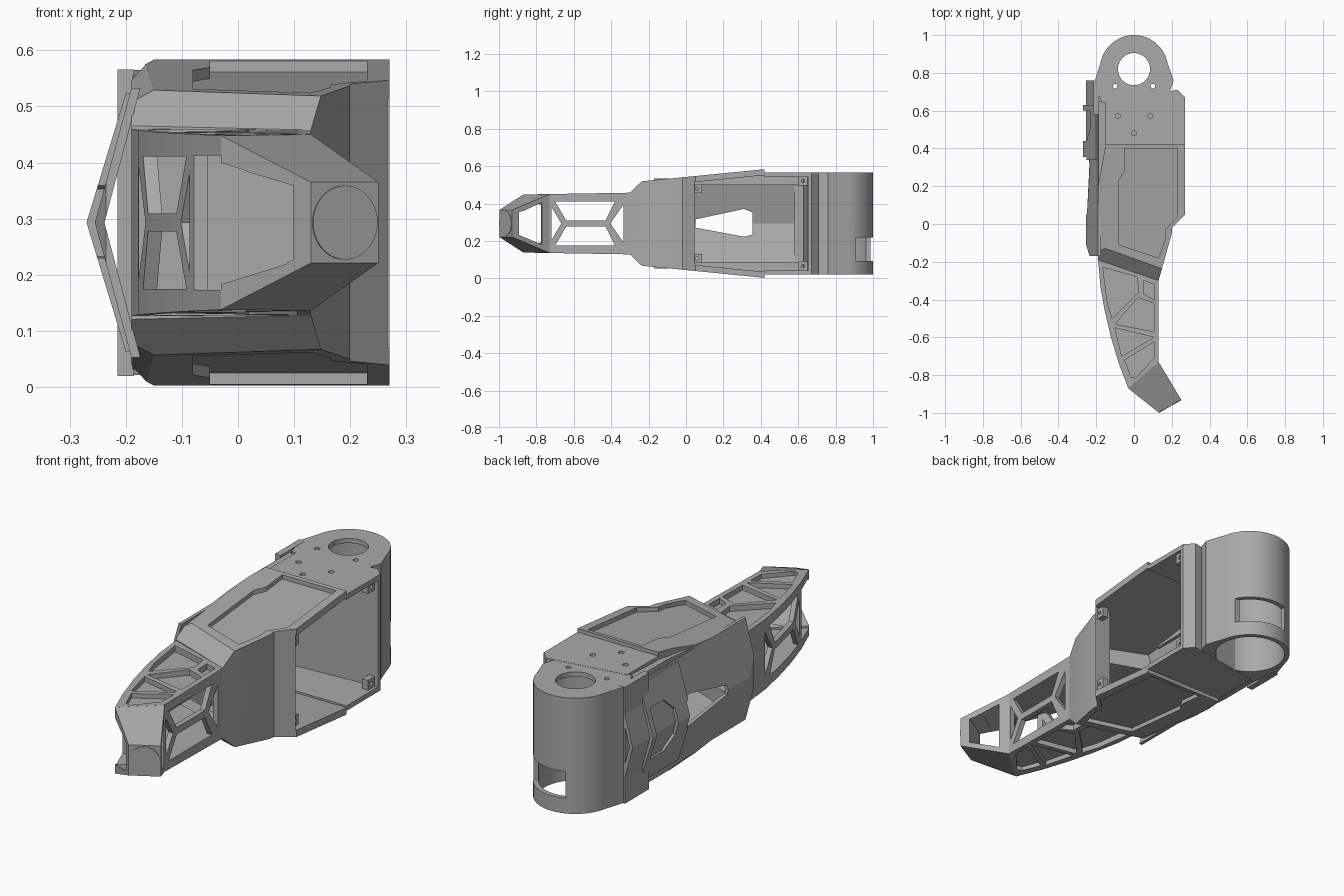
import bpy, bmesh, math
from mathutils import Vector

cube = bpy.data.objects.get("Cube")
if cube:
    bpy.data.objects.remove(cube, do_unlink=True)

MID = .293          # height of the mirror plane
SIDES = (1, -1)     # upper and lower halves

grey = bpy.data.materials.new("plain grey")
grey.use_nodes = True
grey.diffuse_color = (.4, .4, .4, 1)
for node in grey.node_tree.nodes:
    if node.type == 'BSDF_PRINCIPLED':
        node.inputs["Base Color"].default_value = (.4, .4, .4, 1)
        node.inputs["Roughness"].default_value = .6

parts = []


def solid(name, loop_a, loop_b, keep=True):
    """Closed solid spanning two matching loops of points."""
    bm = bmesh.new()
    a = [bm.verts.new(p) for p in loop_a]
    b = [bm.verts.new(p) for p in loop_b]
    bm.faces.new(a)
    bm.faces.new(b)
    for i in range(len(a)):
        j = (i + 1) % len(a)
        bm.faces.new((a[i], a[j], b[j], b[i]))
    bmesh.ops.recalc_face_normals(bm, faces=bm.faces[:])
    mesh = bpy.data.meshes.new(name)
    bm.to_mesh(mesh)
    bm.free()
    mesh.materials.append(grey)
    ob = bpy.data.objects.new(name, mesh)
    bpy.context.collection.objects.link(ob)
    if keep:
        parts.append(ob)
    else:
        ob.hide_render = True
    return ob


def slab(name, outline, low, high, keep=True):
    """Plan outline raised between two heights, measured from MID; a height may depend on y."""
    def level(h, y):
        return MID + (h(y) if callable(h) else h)
    return solid(name, [(x, y, level(low, y)) for x, y in outline],
                 [(x, y, level(high, y)) for x, y in outline], keep)


def across(name, outline, x0, x1, keep=True):
    """Side outline (y, height from MID) extruded along x."""
    return solid(name, [(x0, y, MID + z) for y, z in outline],
                 [(x1, y, MID + z) for y, z in outline], keep)


def along(name, outline, y0, y1):
    """Front outline (x, height from MID) extruded along y."""
    return solid(name, [(x, y0, MID + z) for x, z in outline],
                 [(x, y1, MID + z) for x, z in outline])


def rect(x0, x1, y0, y1):
    return [(x0, y0), (x1, y0), (x1, y1), (x0, y1)]


def arc(cx, cy, r, start=0, sweep=360, n=40):
    count = n if sweep == 360 else n + 1
    angles = [math.radians(start + sweep * i / n) for i in range(count)]
    return [(cx + r * math.cos(t), cy + r * math.sin(t)) for t in angles]


def cut(ob, cutter):
    mod = ob.modifiers.new("cut", 'BOOLEAN')
    mod.operation = 'DIFFERENCE'
    mod.solver = 'EXACT'
    mod.object = cutter
    graph = bpy.context.evaluated_depsgraph_get()
    mesh = bpy.data.meshes.new_from_object(ob.evaluated_get(graph))
    ob.modifiers.clear()
    ob.data = mesh
    bpy.data.objects.remove(cutter, do_unlink=True)


def trim(ob, point, normal):
    """Slice away everything on the normal side of a plane and close the gap."""
    bm = bmesh.new()
    bm.from_mesh(ob.data)
    bmesh.ops.bisect_plane(bm, geom=bm.verts[:] + bm.edges[:] + bm.faces[:],
                           plane_co=point, plane_no=normal, clear_outer=True)
    bmesh.ops.holes_fill(bm, edges=[e for e in bm.edges if e.is_boundary])
    bmesh.ops.recalc_face_normals(bm, faces=bm.faces[:])
    bm.to_mesh(ob.data)
    bm.free()


def cover(y, inset=0):
    """Half height of the sloping body cover."""
    return .249 + .0985 * y - inset


# Main body: sloping covers, front shoulders and chamfered left edges
body = slab("main_body", [(-.19, -.19), (.13, -.3), (.2, -.05), (.2, -.02), (.27, .05),
                          (.27, .42), (-.15, .42), (-.19, .2)],
            lambda y: -cover(y), cover)
for s in SIDES:
    trim(body, (.13, -.23, MID + s * cover(-.23)), (-.2, -.63, s * .72))
    trim(body, (-.16, .2, MID + s * cover(.2)), (-.45, -.1, s * .88))
cut(body, slab("cavity", [(-.4, -.04), (-.17, -.12), (.11, -.22), (.18, -.04), (.18, .046),
                          (.4, .046), (.4, .5), (-.4, .5)],
               lambda y: -cover(y, .032), lambda y: cover(y, .032), False))
cut(body, slab("front_opening", rect(-.165, .1, -.5, -.05), -.125, .125, False))
panel = [(-.05, .4), (.23, .4), (.23, .04), (.165, -.03), (.165, -.08), (.13, -.18),
         (-.08, -.11), (-.08, .23), (-.05, .28)]
for s in SIDES:
    cut(body, slab("panel_recess", panel, lambda y: s * cover(y, .02),
                   lambda y: s * cover(y, -.1), False))

# Rear bay with a drilled top plate
bay = slab("rear_bay", [(-.15, .42), (.27, .42), (.27, .67), (.23, .71), (-.15, .65)],
           -.273, .273)
cut(bay, slab("bay_cavity", [(-.4, .4), (.4, .4), (.4, .66), (-.4, .61)], -.25, .25, False))
for x, y in ((-.085, .57), (.085, .57), (0, .48)):
    cut(bay, slab("screw_hole", arc(x, y, .013, n=12), .1, .4, False))

# Screw tabs in the corners of the side opening
for s in SIDES:
    for y, z in ((.06, .187), (.625, .228)):
        tab = across("corner_tab", rect(y - .025, y + .025, s * z - .025, s * z + .025),
                     .225, .255)
        cut(tab, across("tab_hole", arc(y, s * z, .009, n=12), .1, .4, False))

# Hollow rear barrel with a ring-shaped cap and a rear slot
barrel = slab("rear_barrel", arc(0, .82, .18, 12, 156) +
              [(-.21, .75), (-.17, .64), (.19, .7), (.21, .76)], -.272, .272)
cut(barrel, slab("bore", arc(0, .82, .158), -.4, .25, False))
cut(barrel, slab("cap_hole", arc(0, .82, .085), .1, .4, False))
for x in (-.1, .1):
    cut(barrel, slab("screw_hole", arc(x, .73, .012, n=12), .1, .4, False))
cut(barrel, slab("rear_slot", rect(-.065, .3, .905, 1.1), -.2, -.075, False))

# Folded left shell with a pointed window, raised rear fold and side plate
shell = along("left_shell", [(-.19, .24), (-.255, 0), (-.19, -.24),
                             (-.174, -.24), (-.238, 0), (-.174, .24)], -.17, .76)
trim(shell, (-.235, -.17, MID), (-.95, -.3, 0))
fold = along("raised_fold", [(-.2, .23), (-.27, 0), (-.2, -.23),
                             (-.182, -.23), (-.246, 0), (-.182, .23)], .34, .63)
window = [(.05, .022), (.31, .078), (.355, .06), (.355, -.06), (.31, -.07), (.05, -.022)]
cut(shell, across("window", window, -.5, 0, False))
cut(fold, across("window", window, -.5, 0, False))
cut(fold, across("fold_recess", [(.44, .06), (.5, .12), (.6, .12), (.6, -.12),
                                 (.5, -.12), (.44, -.06)], -.5, 0, False))
slab("side_plate", rect(-.215, -.185, .58, .76), -.273, .273)
for s in SIDES:
    slab("shell_rail", [(-.188, -.04), (-.188, .2), (-.188, .42), (-.188, .65), (-.14, .65),
                        (-.14, .42), (-.165, .2), (-.17, -.04)],
         s * .205, lambda y: s * min(cover(y, .022), .262))

# Curved claw: hollow beam with recessed plates, truss sides and an open end
curve = [(-.19, -.19), (-.178, -.33), (-.155, -.46), (-.122, -.6), (-.08, -.74), (-.03, -.87)]
claw = slab("claw_beam", curve + [(.13, -.73), (.13, -.29)],
            lambda y: -.17 - .017 * y, lambda y: .17 + .017 * y)
inner = [(x + .025, y) for x, y in curve]
inner[0], inner[-1] = (-.165, 0), (-.005, -.9)
cut(claw, slab("claw_cavity", inner + [(.105, -.8), (.105, 0)], -.12, .12, False))
cut(claw, across("claw_end_opening", rect(-1, -.745, -.12, .12), -.5, .04, False))
trusses = [[(-.72, .09), (-.667, 0), (-.72, -.09)], [(-.335, .1), (-.405, 0), (-.335, -.1)]]
for s in SIDES:
    trusses.append([(-.7, s * .118), (-.38, s * .118), (-.43, s * .016), (-.64, s * .016)])
for outline in trusses:
    cut(claw, across("truss_gap", outline, -.5, .5, False))
recesses = [
    [(-.165, -.23), (.015, -.28), (.025, -.36), (-.115, -.5), (-.14, -.42)],
    [(.05, -.3), (.105, -.32), (.105, -.4), (.05, -.37)],
    [(.02, -.39), (.105, -.42), (.105, -.57), (-.1, -.53)],
    [(-.1, -.55), (.105, -.6), (-.065, -.7)],
    [(-.05, -.72), (.105, -.625), (.105, -.71), (.01, -.815), (-.015, -.81)]]
for s in SIDES:
    for outline in recesses:
        cut(claw, slab("claw_recess", outline, s * .137, s * .3, False))


def upright(a, b, half_a, half_b):
    """Vertical four-sided loop above and below two plan points."""
    return [(*a, MID + half_a), (*b, MID + half_b), (*b, MID - half_b), (*a, MID - half_a)]


# Tapered claw tip with an open front and a round end pad
tip = solid("claw_tip", upright((-.03, -.87), (.13, -.73), .155, .157),
            upright((.13, -.998), (.25, -.93), .072, .072))
cut(tip, solid("tip_window", upright((-.16, -.88), (.04, -1.01), .122, .068),
               upright((.26, -.733), (.27, -.865), .11, .06), False))
cut(tip, solid("tip_throat", upright((-.09, -.85), (.1, -.715), .12, .12),
               upright((.06, -.93), (.18, -.85), .08, .08), False))
out = Vector((.493, -.87, 0))
side = Vector((.87, .493, 0))
centre = Vector((.19, -.964, MID))
disc = [centre + side * u + Vector((0, 0, v)) for u, v in arc(0, 0, .066)]
solid("end_pad", [p - out * .004 for p in disc], [p + out * .003 for p in disc])

# Smooth the rounded walls while keeping folds crisp
bpy.ops.object.select_all(action='DESELECT')
for ob in parts:
    ob.select_set(True)
bpy.context.view_layer.objects.active = parts[0]
bpy.ops.object.shade_smooth_by_angle(angle=math.radians(20))
